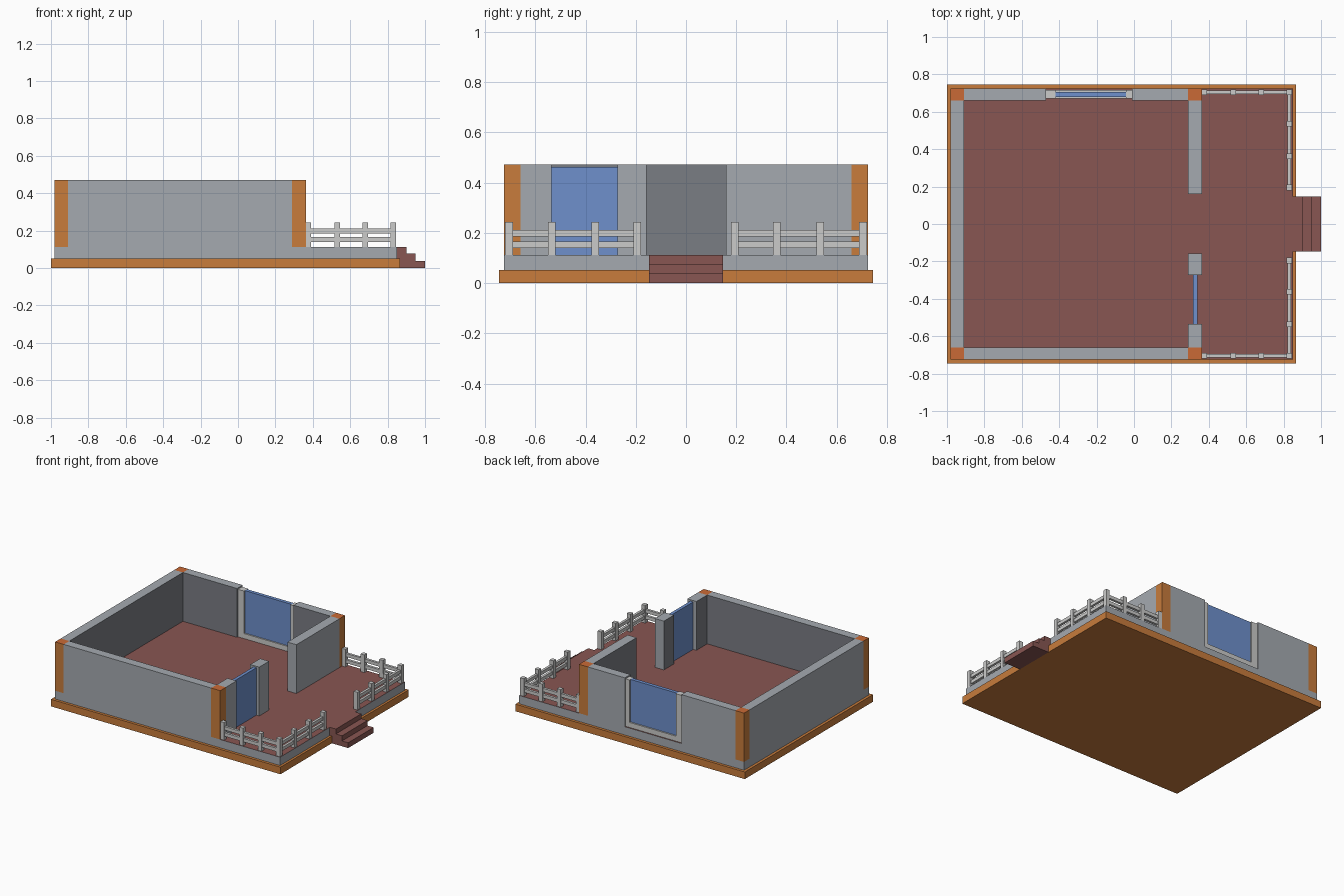
import bpy, bmesh
from mathutils import Vector

if "Cube" in bpy.data.objects:
    bpy.data.objects.remove(bpy.data.objects["Cube"])


def mat(name, r, g, b):
    m = bpy.data.materials.new(name)
    lin = [((c / 255 + 0.055) / 1.055) ** 2.4 for c in (r, g, b)]
    m.diffuse_color = (*lin, 1)
    m.use_nodes = True
    m.node_tree.nodes["Principled BSDF"].inputs["Base Color"].default_value = m.diffuse_color
    return m


WALL = mat("wall_grey", 165, 170, 176)
INNER = mat("interior_grey", 122, 125, 132)
FLOOR = mat("floor_red", 136, 86, 82)
ORANGE = mat("trim_orange", 200, 124, 60)
CAP = mat("cap_orange", 202, 106, 54)
RAIL = mat("rail_light_grey", 203, 203, 202)
GLASS = mat("glass_blue", 110, 144, 204)

BASE, DECK, TOP = 0.052, 0.113, 0.472


def boxes(name, items, material, second=None, direction=None):
    """Boxes (x0,x1,y0,y1,z0,z1); faces looking along direction get the second colour."""
    bm = bmesh.new()
    for x0, x1, y0, y1, z0, z1 in items:
        vs = bmesh.ops.create_cube(bm, size=1)["verts"]
        for v in vs:
            v.co = Vector((x1 if v.co.x > 0 else x0,
                           y1 if v.co.y > 0 else y0,
                           z1 if v.co.z > 0 else z0))
    bm.normal_update()
    if second:
        for f in bm.faces:
            if f.normal.dot(Vector(direction)) > 0.9:
                f.material_index = 1
    me = bpy.data.meshes.new(name)
    bm.to_mesh(me)
    bm.free()
    me.materials.append(material)
    if second:
        me.materials.append(second)
    ob = bpy.data.objects.new(name, me)
    bpy.context.collection.objects.link(ob)
    return ob


# base slab and raised floor
boxes("base_slab", [(-1, 0.867, -0.745, 0.745, 0, BASE)], ORANGE)
boxes("raised_floor", [(-0.98, 0.85, -0.725, 0.725, BASE, DECK)], WALL, FLOOR, (0, 0, 1))

# corner pillars
X0, X1, X2, X3 = -0.98, -0.91, 0.29, 0.363
Y, YI = 0.725, 0.66
boxes("corner_pillars",
      [(a, b, c, d, DECK, TOP) for a, b in ((X0, X1), (X2, X3))
       for c, d in ((-Y, -YI), (YI, Y))], ORANGE, CAP, (0, 0, 1))

# walls, darker on the inside
boxes("rear_wall", [(X0, X1, -YI, YI, DECK, TOP)], WALL, INNER, (1, 0, 0))
boxes("plain_side_wall", [(X1, X2, -Y, -YI, DECK, TOP)], WALL, INNER, (0, 1, 0))
boxes("window_side_wall", [(X1, -0.47, YI, Y, DECK, TOP), (-0.01, X2, YI, Y, DECK, TOP)],
      WALL, INNER, (0, -1, 0))
boxes("entrance_wall", [(X2, X3, a, b, DECK, TOP)
                        for a, b in ((-YI, -0.535), (-0.272, -0.157), (0.16, YI))],
      WALL, INNER, (-1, 0, 0))

# windows
boxes("window_frame", [(-0.47, -0.42, 0.67, 0.717, DECK, 0.462),
                       (-0.042, -0.01, 0.67, 0.717, DECK, 0.462),
                       (-0.42, -0.042, 0.67, 0.717, DECK, 0.15)], RAIL)
boxes("side_window_glass", [(-0.42, -0.042, 0.68, 0.706, 0.15, 0.462)], GLASS)
boxes("entrance_window_glass", [(0.316, 0.34, -0.535, -0.272, DECK, 0.462)], GLASS)

# porch railing on both sides of the steps
posts, rails = [], []
H, R = 0.015, 0.009
for s in (1, -1):
    pts = [(0.375, s * 0.705), (0.53, s * 0.705), (0.68, s * 0.705), (0.83, s * 0.705),
           (0.83, s * 0.535), (0.83, s * 0.362), (0.83, s * 0.195)]
    for x, y in pts:
        posts.append((x - H, x + H, y - H, y + H, DECK, 0.243))
    for (xa, ya), (xb, yb) in zip(pts, pts[1:]):
        for z in (0.14, 0.186):
            rails.append((min(xa, xb) - R, max(xa, xb) + R,
                          min(ya, yb) - R, max(ya, yb) + R, z, z + 0.025))
boxes("railing_posts", posts, RAIL)
boxes("railing_bars", rails, RAIL)

# entrance steps
boxes("entrance_steps", [(0.85, 0.9, -0.148, 0.148, 0, DECK),
                         (0.9, 0.95, -0.148, 0.148, 0, 0.077),
                         (0.95, 1.0, -0.148, 0.148, 0, 0.039)], FLOOR)
